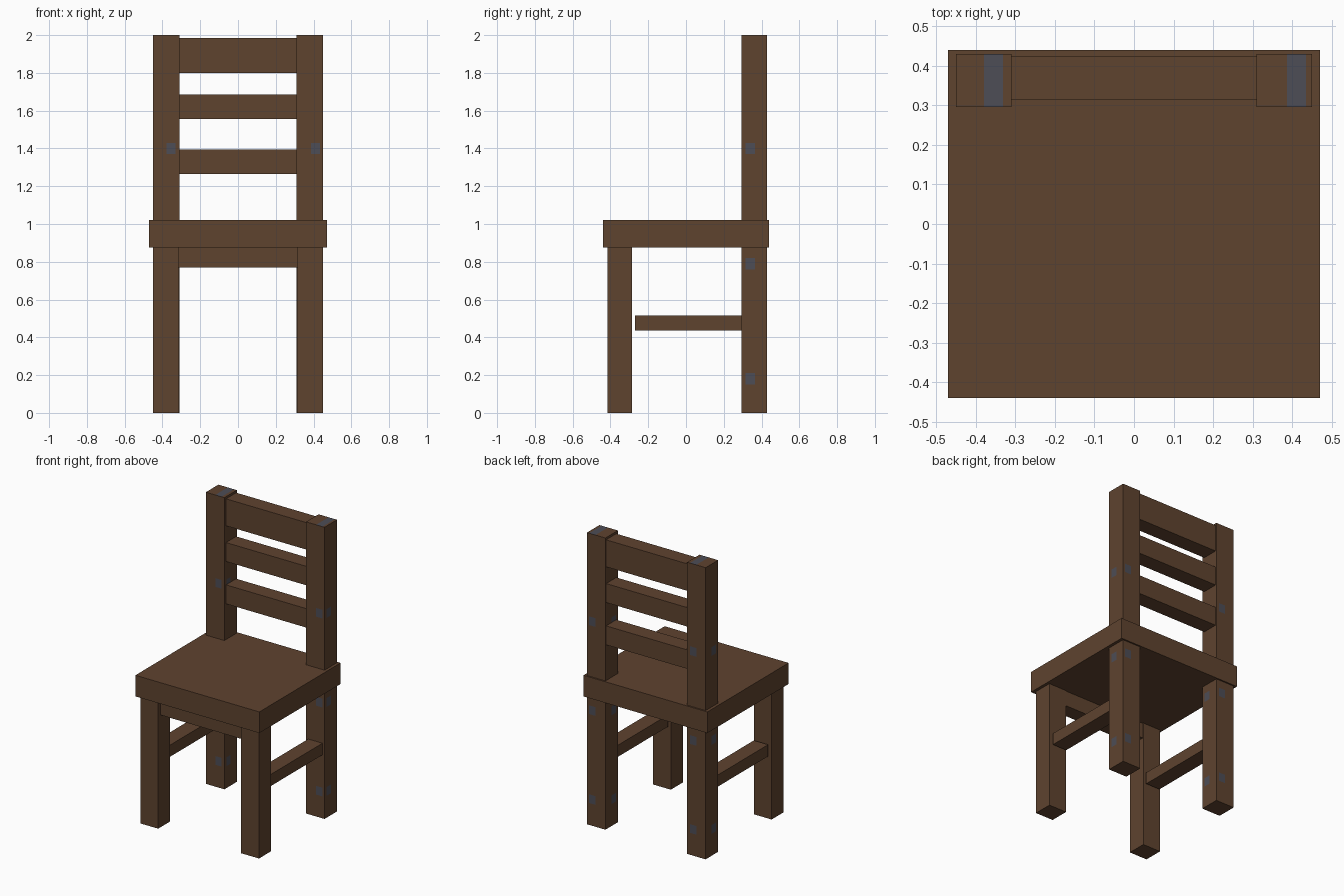
import bpy, bmesh
from mathutils import Vector

cube = bpy.data.objects.get("Cube")
if cube:
    bpy.data.objects.remove(cube, do_unlink=True)


def make_material(name, color):
    mat = bpy.data.materials.new(name)
    mat.use_nodes = True
    mat.diffuse_color = color
    mat.node_tree.nodes["Principled BSDF"].inputs["Base Color"].default_value = color
    return mat


wood = make_material("brown wood", (0.114, 0.056, 0.028, 1))
metal = make_material("dark grey fixing", (0.074, 0.074, 0.093, 1))


def box(name, x, y, z, cuts=(), is_metal=None):
    """Box from axis ranges, sliced by axis planes, with metal faces by rule."""
    bm = bmesh.new()
    bmesh.ops.create_cube(bm, size=1)
    spans = (x, y, z)
    for v in bm.verts:
        v.co = Vector([lo + (c + 0.5) * (hi - lo) for c, (lo, hi) in zip(v.co, spans)])
    for axis, value in cuts:
        point, normal = Vector(), Vector()
        point[axis], normal[axis] = value, 1
        geom = bm.verts[:] + bm.edges[:] + bm.faces[:]
        bmesh.ops.bisect_plane(bm, geom=geom, plane_co=point, plane_no=normal)
    if is_metal:
        for f in bm.faces:
            f.material_index = int(is_metal(f.calc_center_median()))
    mesh = bpy.data.meshes.new(name)
    bm.to_mesh(mesh)
    bm.free()
    mesh.materials.append(wood)
    if is_metal:
        mesh.materials.append(metal)
    obj = bpy.data.objects.new(name, mesh)
    bpy.context.collection.objects.link(obj)


def back_post(name, x, fix_x):
    """Full-height post with fixings on every side and a strip on the top."""
    fix_y, half, half_z = 0.34, 0.024, 0.03
    heights = (0.18, 0.79, 1.40)
    cuts = [(a, c + s * half) for a, c in ((0, fix_x), (1, fix_y)) for s in (-1, 1)]
    cuts += [(2, h + s * half_z) for h in heights for s in (-1, 1)]

    def is_metal(c):
        if c.z < 0.001:
            return False
        if c.z > 1.999:
            return abs(c.x - fix_x) < half
        in_column = abs(c.x - fix_x) < half or abs(c.y - fix_y) < half
        return in_column and any(abs(c.z - h) < half_z for h in heights)

    box(name, x, (0.295, 0.43), (0, 2), cuts, is_metal)


# Seat and the rail under its front edge
box("seat", (-0.47, 0.47), (-0.44, 0.44), (0.875, 1.02))
box("front_rail", (-0.315, 0.315), (-0.39, -0.29), (0.77, 0.875))

# Back posts
back_post("left_back_post", (0.31, 0.45), 0.41)
back_post("right_back_post", (-0.45, -0.31), -0.355)

# Front legs and side stretchers, mirrored
for side, s in (("left", 1), ("right", -1)):
    box(side + "_front_leg", sorted((s * 0.315, s * 0.45)), (-0.415, -0.285), (0, 0.875))
    box(side + "_stretcher", sorted((s * 0.326, s * 0.434)), (-0.27, 0.295), (0.435, 0.515))

# Backrest slats
for name, z in (("lower", (1.265, 1.395)), ("middle", (1.555, 1.685)), ("top", (1.80, 1.985))):
    box(name + "_back_slat", (-0.31, 0.31), (0.313, 0.423), z)
